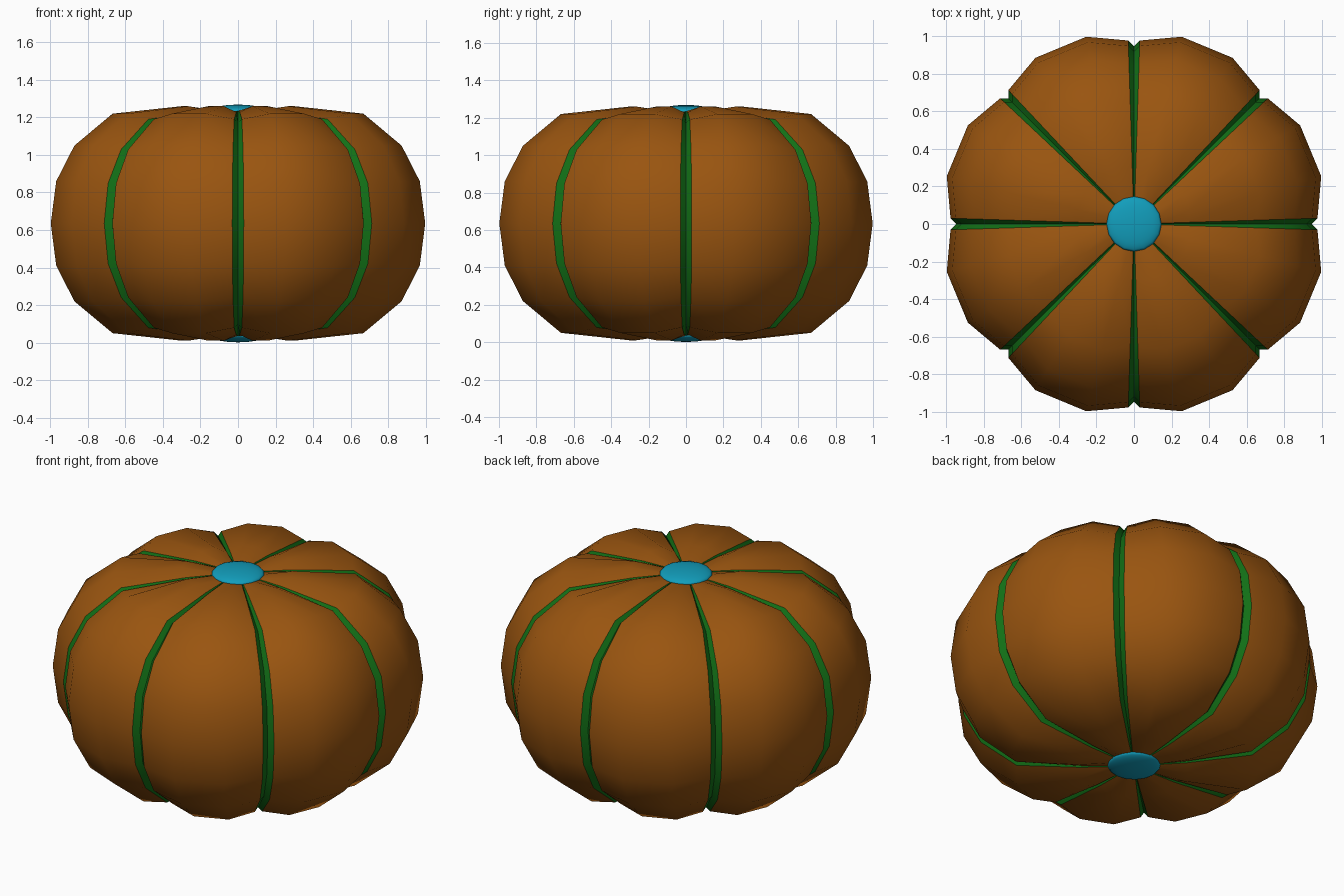
import bpy, bmesh
from math import radians, cos, sin

if "Cube" in bpy.data.objects:
    bpy.data.objects.remove(bpy.data.objects["Cube"])

MID = 0.635
# rib meridian: radius, height above the middle, bottom half mirrored from top
half = [(0.14, 0.60), (0.31, 0.625), (0.69, 0.585), (0.90, 0.415), (1.0, 0.225)]
meridian = half + [(1.03, 0.0)] + [(r, -h) for r, h in reversed(half)]

# cross-section: angle in degrees -> scale toward the centre
SECTION = {0: 0.92, 1.8: 0.95, 14.3: 1.0, 30.7: 1.0, 43.2: 0.95, 45: 0.92}


def material(name, color):
    m = bpy.data.materials.new(name)
    m.diffuse_color = (*color, 1)
    m.use_nodes = True
    m.node_tree.nodes["Principled BSDF"].inputs["Base Color"].default_value = m.diffuse_color
    return m


def finish(obj, mat, angle):
    obj.data.materials.append(mat)
    bpy.ops.object.select_all(action='DESELECT')
    obj.select_set(True)
    bpy.context.view_layer.objects.active = obj
    bpy.ops.object.shade_smooth_by_angle(angle=radians(angle))


def strips(name, angles, mat, smooth):
    """Eight copies of a lengthwise strip swept along the meridian."""
    bm = bmesh.new()
    for k in range(8):
        cols = []
        for a in angles:
            s, t = SECTION[abs(a)], radians(a + 45 * k)
            col = []
            for i, (r, h) in enumerate(meridian):
                f = 1.0 if i in (0, len(meridian) - 1) else s
                col.append(bm.verts.new((r * f * cos(t), r * f * sin(t), MID + h * f)))
            cols.append(col)
        for c, d in zip(cols, cols[1:]):
            for i in range(len(meridian) - 1):
                bm.faces.new((c[i], c[i + 1], d[i + 1], d[i]))
    me = bpy.data.meshes.new(name)
    bm.to_mesh(me)
    bm.free()
    obj = bpy.data.objects.new(name, me)
    bpy.context.collection.objects.link(obj)
    finish(obj, mat, smooth)


orange = material("orange", (0.32, 0.09, 0.005))
green = material("green", (0.006, 0.16, 0.008))
blue = material("blue", (0.006, 0.34, 0.50))

# Ribs and the V-shaped grooves between them
strips("ribs", (1.8, 14.3, 30.7, 43.2), orange, 60)
strips("grooves", (-1.8, 0, 1.8), green, 40)

# Flattened caps at both poles
for name, z in (("top_cap", MID + 0.60), ("bottom_cap", MID - 0.60)):
    bpy.ops.mesh.primitive_uv_sphere_add(segments=16, ring_count=8, radius=0.147,
                                         location=(0, 0, z))
    cap = bpy.context.object
    cap.name = name
    cap.scale.z = 0.23
    finish(cap, blue, 60)
